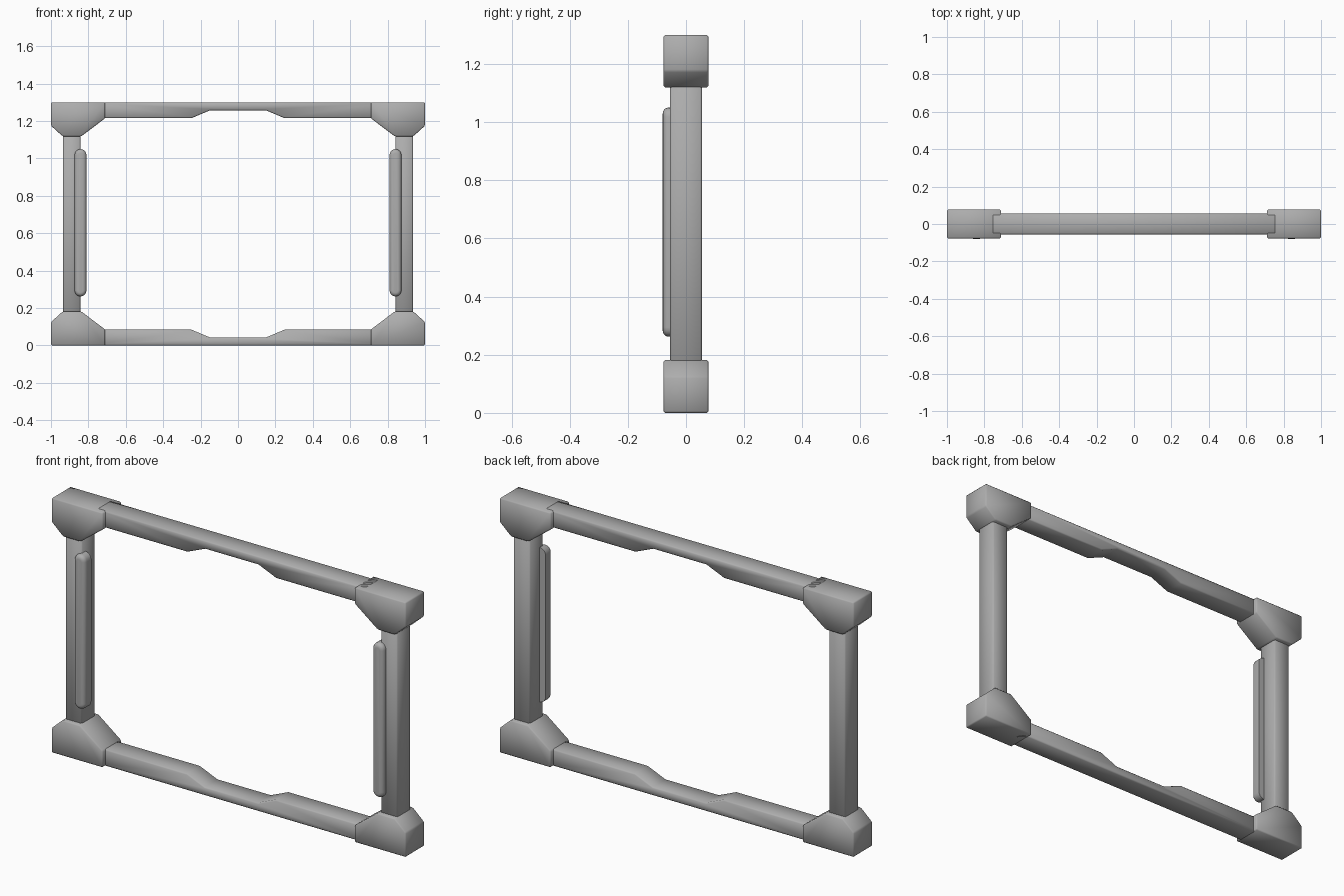
import bpy
import bmesh
import math
from mathutils import Vector

cube = bpy.data.objects.get("Cube")
if cube:
    bpy.data.objects.remove(cube, do_unlink=True)

HEIGHT = 1.30

grey = bpy.data.materials.new("plain grey")
grey.use_nodes = True
colour = (0.42, 0.42, 0.42, 1)
grey.diffuse_color = colour
grey.node_tree.nodes["Principled BSDF"].inputs["Base Color"].default_value = colour


def slab(name, outline, y0, y1, bevel, segments=1, front_only=False):
    """Extrude an x-z outline from y0 to y1 and round its edges."""
    bm = bmesh.new()
    face = bm.faces.new([bm.verts.new((x, y0, z)) for x, z in outline])
    grown = bmesh.ops.extrude_face_region(bm, geom=[face])
    verts = [v for v in grown["geom"] if isinstance(v, bmesh.types.BMVert)]
    bmesh.ops.translate(bm, verts=verts, vec=Vector((0, y1 - y0, 0)))
    bmesh.ops.recalc_face_normals(bm, faces=bm.faces)
    if front_only:
        edges = [e for e in bm.edges if all(abs(v.co.y - y0) < 1e-5 for v in e.verts)]
    else:
        edges = [e for e in bm.edges if e.calc_face_angle(0) > math.radians(30)]
    bmesh.ops.bevel(bm, geom=edges, offset=bevel, segments=segments,
                    profile=0.5, affect='EDGES', clamp_overlap=True)
    mesh = bpy.data.meshes.new(name)
    bm.to_mesh(mesh)
    bm.free()
    mesh.materials.append(grey)
    obj = bpy.data.objects.new(name, mesh)
    bpy.context.collection.objects.link(obj)
    bpy.ops.object.select_all(action='DESELECT')
    obj.select_set(True)
    bpy.context.view_layer.objects.active = obj
    bpy.ops.object.shade_smooth_by_angle(angle=math.radians(50))
    return obj


def flip(outline, side, top):
    """Place an outline on the chosen side, and upside down for the top."""
    return [(x * side, HEIGHT - z if top else z) for x, z in outline]


# Outlines for the +x side and the bottom
corner = [(1, 0), (1, 0.125), (0.937, 0.182), (0.838, 0.182), (0.71, 0.085), (0.71, 0)]
half_rail = [(0.76, 0), (0.76, 0.085), (0.25, 0.085), (0.15, 0.043)]
rail = half_rail + [(-x, z) for x, z in reversed(half_rail)]
post = [(0.843, 0.14), (0.936, 0.14), (0.936, HEIGHT - 0.14), (0.843, HEIGHT - 0.14)]

# Long slot with round ends for the grip
radius, grip_x = 0.032, 0.842
grip = []
for i in range(18):
    a = math.pi * (i if i < 9 else i - 1) / 8
    centre = 1.018 if i < 9 else 0.294
    grip.append((grip_x + radius * math.cos(a), centre + radius * math.sin(a)))

# Horizontal rails with a shallow notch, and the four corner blocks
for top, level in ((False, "bottom"), (True, "top")):
    slab(level + "_rail", flip(rail, 1, top), -0.055, 0.055, 0.006)
    for side, hand in ((1, "left"), (-1, "right")):
        slab(f"{level}_{hand}_corner", flip(corner, side, top), -0.077, 0.077, 0.006)

# Upright posts with a rounded grip on the front inner edge
for side, hand in ((1, "left"), (-1, "right")):
    slab(hand + "_post", flip(post, side, False), -0.055, 0.055, 0.006)
    slab(hand + "_grip", flip(grip, side, False), -0.08, -0.025, 0.02, 4, True)
